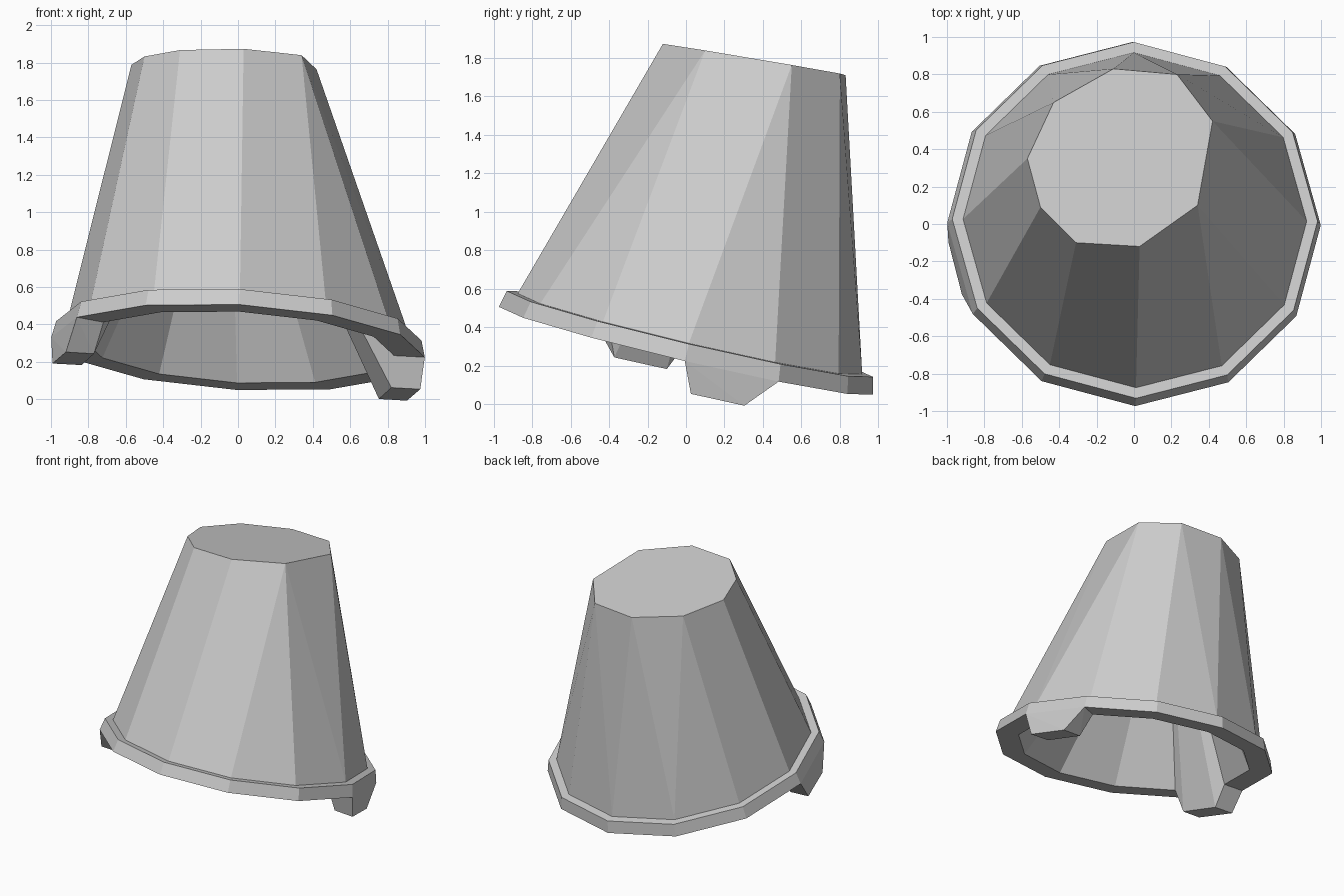
import bpy
import bmesh
from math import cos, sin, radians
from mathutils import Vector

if "Cube" in bpy.data.objects:
    bpy.data.objects.remove(bpy.data.objects["Cube"])

grey = bpy.data.materials.new("light_grey")
grey.use_nodes = True
colour = (0.6, 0.6, 0.6, 1)
grey.diffuse_color = colour
grey.node_tree.nodes["Principled BSDF"].inputs["Base Color"].default_value = colour

# Tilted frame of the bucket: origin in the middle of its open mouth
SIDES = 12
ORIGIN = Vector((0, 0, 0.278))
TILT = Vector((0, 0, 1)).rotation_difference(Vector((0.055, 0.235, 1)))
# Point where the hollow inside closes, under the crown
APEX = Vector((-0.05, 0.31, 1.74))


def place(x, y, h):
    return ORIGIN + TILT @ Vector((x, y, h))


def ring(bm, radius, h):
    """Twelve vertices around the tilted axis, starting at the front."""
    angles = [radians(360 / SIDES * i - 90) for i in range(SIDES)]
    return [bm.verts.new(place(radius * cos(a), radius * sin(a), h)) for a in angles]


def band(bm, a, b):
    for i in range(SIDES):
        j = (i + 1) % SIDES
        bm.faces.new((a[i], a[j], b[j], b[i]))


def finish(bm, name):
    bmesh.ops.recalc_face_normals(bm, faces=bm.faces[:])
    mesh = bpy.data.meshes.new(name)
    bm.to_mesh(mesh)
    bm.free()
    mesh.materials.append(grey)
    obj = bpy.data.objects.new(name, mesh)
    bpy.context.collection.objects.link(obj)


def hull(name, points):
    bm = bmesh.new()
    for p in points:
        bm.verts.new(p)
    bmesh.ops.convex_hull(bm, input=bm.verts[:])
    spare = [v for v in bm.verts if not v.link_faces]
    bmesh.ops.delete(bm, geom=spare, context="VERTS")
    finish(bm, name)


# Uneven nine-sided base of the upturned bucket
CROWN = [(0.03, -0.12), (0.34, 0.10), (0.42, 0.55), (0.23, 0.80), (-0.11, 0.83),
         (-0.43, 0.65), (-0.57, 0.35), (-0.50, 0.09), (-0.31, -0.10)]
# Order in which the wall steps: b along the mouth, c along the crown, q both
STEPS = "qbbcbqbcbcbqqqq"

# Bucket: outer wall and crown
bm = bmesh.new()
foot = ring(bm, 0.92, 0.09)
crown = [bm.verts.new((x, y, 1.853 - 0.17 * y + 0.01 * x)) for x, y in CROWN]
i = j = 0
for step in STEPS:
    b, c = foot[i % SIDES], crown[j % len(crown)]
    i += step in "bq"
    j += step in "cq"
    corners = [b, foot[i % SIDES], crown[j % len(crown)], c]
    bm.faces.new(list(dict.fromkeys(corners)))
bm.faces.new(crown)

# Stepped rim, then the hollow inside tapering to a point
rim_top = ring(bm, 0.978, 0.09)
rim_bottom = ring(bm, 1.0, 0)
lip = ring(bm, 0.835, 0)
band(bm, foot, rim_top)
band(bm, rim_top, rim_bottom)
band(bm, rim_bottom, lip)
tip = bm.verts.new(APEX)
for k in range(SIDES):
    bm.faces.new((lip[k], lip[(k + 1) % SIDES], tip))
finish(bm, "bucket")

# Handle lugs hang from the rim on opposite sides, and a tapering strip
# runs from each one up the inside of the wall
OUTER = [(0.985, 0.07, -0.16), (0.915, 0.355, -0.16), (1.0, 0, 0), (0.866, 0.5, 0)]
INNER = [(0.765, 0.35, -0.16), (0.83, 0.07, -0.16), (0.835, 0, 0), (0.723, 0.4175, 0)]
for side, s in (("left", 1), ("right", -1)):
    outer = [place(s * x, s * y, h) for x, y, h in OUTER]
    inner = [place(s * x, s * y, h) for x, y, h in INNER]
    hull(side + "_lug", outer + inner)
    hull(side + "_strip", inner + [APEX])
